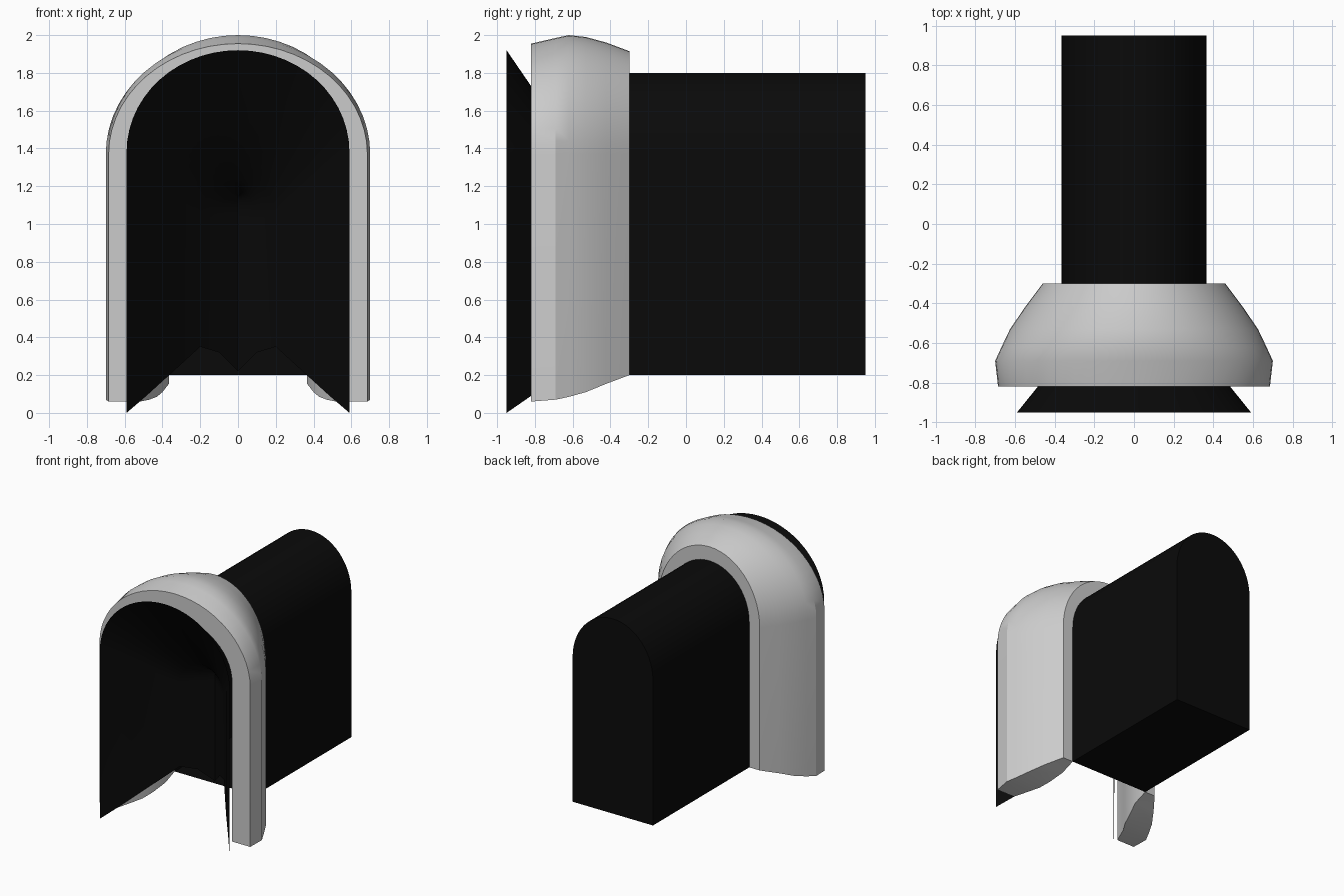
import bpy, bmesh, math

if "Cube" in bpy.data.objects:
    bpy.data.objects.remove(bpy.data.objects["Cube"])

SEG = 28  # segments over the rounded top


def arch(y, half, bottom, spring, top):
    """Open arch outline: left foot, over the top, right foot."""
    pts = [(-half, y, bottom)]
    for i in range(SEG + 1):
        a = math.pi * (1 - i / SEG)
        pts.append((half * math.cos(a), y, spring + (top - spring) * math.sin(a)))
    pts.append((half, y, bottom))
    return pts


def build(name, rings, closed=False, material=None, cap=None, angle=30):
    """Skin a row of arch outlines; optional extra faces come from cap."""
    bm = bmesh.new()
    vs = [[bm.verts.new(p) for p in ring] for ring in rings]
    n = len(vs)
    for r in range(n if closed else n - 1):
        a, b = vs[r], vs[(r + 1) % n]
        for i in range(len(a) - 1):
            bm.faces.new((a[i], a[i + 1], b[i + 1], b[i]))
    if cap:
        cap(bm, vs)
    bmesh.ops.remove_doubles(bm, verts=bm.verts, dist=0.0005)
    bmesh.ops.recalc_face_normals(bm, faces=bm.faces)
    mesh = bpy.data.meshes.new(name)
    bm.to_mesh(mesh)
    bm.free()
    ob = bpy.data.objects.new(name, mesh)
    bpy.context.collection.objects.link(ob)
    if material:
        mesh.materials.append(material)
    bpy.ops.object.select_all(action='DESELECT')
    ob.select_set(True)
    bpy.context.view_layer.objects.active = ob
    bpy.ops.object.shade_smooth_by_angle(angle=math.radians(angle))
    return ob


black = bpy.data.materials.new("black")
black.diffuse_color = (0.003, 0.003, 0.003, 1)
black.use_nodes = True
black.node_tree.nodes["Principled BSDF"].inputs["Base Color"].default_value = black.diffuse_color

# Grey arch frame: y, bottom, outer half width, outer top, inner half width, inner top
stations = [
    (-0.82, 0.06, 0.685, 1.955, 0.52, 1.79),
    (-0.69, 0.07, 0.70, 1.985, 0.47, 1.83),
    (-0.62, 0.085, 0.668, 2.00, 0.43, 1.85),
    (-0.53, 0.11, 0.625, 1.99, 0.40, 1.85),
    (-0.42, 0.155, 0.55, 1.96, 0.365, 1.83),
    (-0.30, 0.20, 0.46, 1.915, 0.365, 1.80),
]
outer = [arch(y, ow, b, 1.37, ot) for y, b, ow, ot, iw, it in stations]
inner = [arch(y, iw, b, 1.37, it) for y, b, ow, ot, iw, it in stations]


def leg_ends(bm, vs):
    n = len(stations)
    for r in range(n - 1):
        for e in (0, -1):
            bm.faces.new((vs[r][e], vs[r + 1][e],
                          vs[2 * n - 2 - r][e], vs[2 * n - 1 - r][e]))


build("arch_frame", outer + inner[::-1], closed=True, cap=leg_ends)


# Black tunnel body with floor and back wall
def floor_and_back(bm, vs):
    bm.faces.new((vs[0][0], vs[1][0], vs[1][-1], vs[0][-1]))
    bm.faces.new(vs[1])


build("tunnel", [arch(y, 0.365, 0.20, 1.39, 1.80) for y in (-0.30, 0.95)],
      material=black, cap=floor_and_back)

# Black flared curtain narrowing into the tunnel
build("flared_mouth", [
    arch(-0.95, 0.59, 0.0, 1.38, 1.92),
    arch(-0.82, 0.485, 0.09, 1.29, 1.73),
    arch(-0.69, 0.375, 0.19, 1.20, 1.54),
    arch(-0.47, 0.20, 0.35, 1.04, 1.24),
    arch(-0.38, 0.10, 0.32, 1.03, 1.17),
    arch(-0.30, 0.0, 0.22, 1.02, 1.15),
], material=black)
